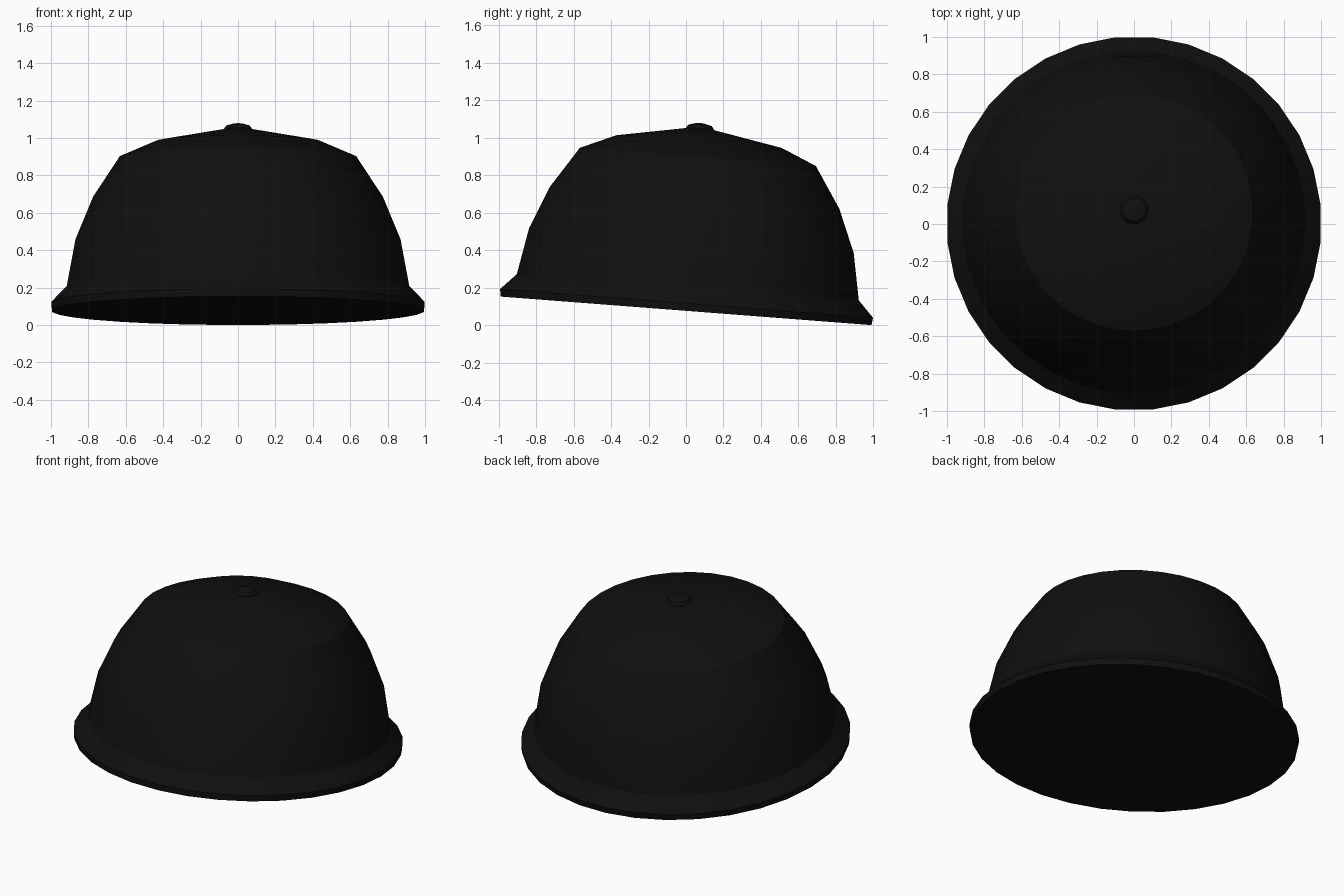
import bpy, bmesh, math
from mathutils import Matrix

if "Cube" in bpy.data.objects:
    bpy.data.objects.remove(bpy.data.objects["Cube"])

SEG = 32
TILT = Matrix.Translation((0, 0, 0.0765)) @ Matrix.Rotation(-math.atan(0.077), 4, 'X')

black = bpy.data.materials.new("soft black")
black.diffuse_color = (0.005, 0.005, 0.005, 1)
black.use_nodes = True
black.node_tree.nodes["Principled BSDF"].inputs["Base Color"].default_value = black.diffuse_color


def lathe(name, profile, angle=30):
    """Closed solid of revolution from (radius, height) pairs, tilted with the cap."""
    bm = bmesh.new()
    rings = []
    for r, h in profile:
        rings.append([bm.verts.new((r * math.cos(a), r * math.sin(a), h))
                      for a in ((i + 0.5) * 2 * math.pi / SEG for i in range(SEG))])
    for lo, hi in zip(rings, rings[1:]):
        for i in range(SEG):
            j = (i + 1) % SEG
            bm.faces.new((lo[i], lo[j], hi[j], hi[i]))
    bm.faces.new(rings[0][::-1])
    bm.faces.new(rings[-1])
    bm.transform(TILT)
    me = bpy.data.meshes.new(name)
    bm.to_mesh(me)
    bm.free()
    me.materials.append(black)
    ob = bpy.data.objects.new(name, me)
    bpy.context.collection.objects.link(ob)
    bpy.ops.object.select_all(action='DESELECT')
    ob.select_set(True)
    bpy.context.view_layer.objects.active = ob
    bpy.ops.object.shade_smooth_by_angle(angle=math.radians(angle))
    return ob


# domed shell with flared rim and flat underside
lathe("dome_shell", [(0.998, 0), (1.003, 0.04), (0.92, 0.126), (0.873, 0.377),
                     (0.778, 0.606), (0.635, 0.824), (0.445, 0.906), (0.07, 0.974)])

# small button on the crown
lathe("crown_button", [(0.075, 0.965), (0.075, 0.976), (0.062, 0.993),
                       (0.025, 1.003), (0.008, 1.005)])
